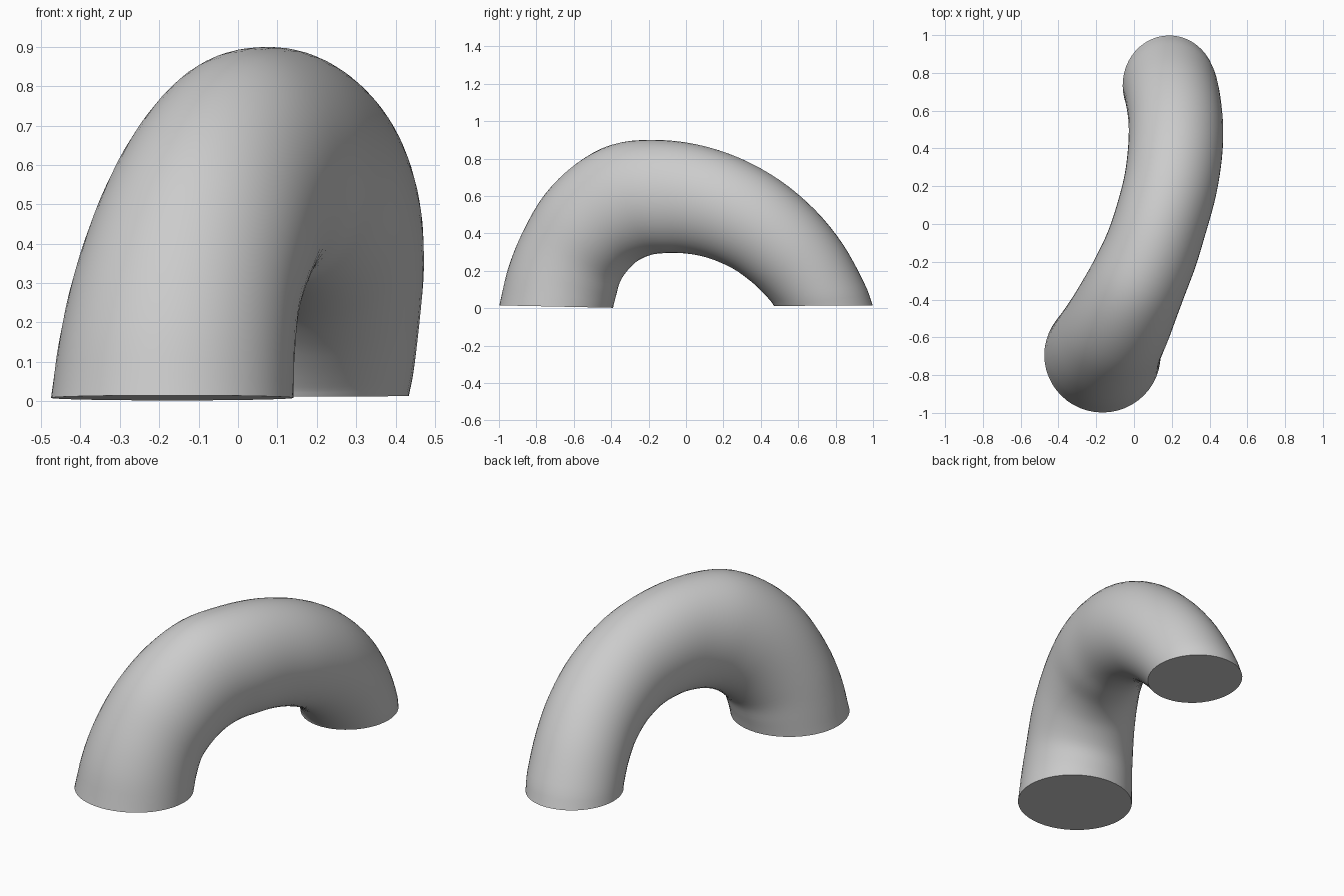
import bpy, bmesh, math
from mathutils import Vector

if "Cube" in bpy.data.objects:
    bpy.data.objects.remove(bpy.data.objects["Cube"])

# Stations: outer y,z, inner y,z, centre x, half width, plan slope dx/dy
STATIONS = [
    (-.998, .015, -.39, .002, -.167, .308, .0),
    (-.95, .21, -.375, .07, -.155, .300, .12),
    (-.865, .41, -.355, .15, -.13, .290, .24),
    (-.74, .615, -.305, .22, -.083, .280, .33),
    (-.575, .775, -.25, .262, -.03, .268, .38),
    (-.39, .875, -.175, .288, .03, .257, .40),
    (-.18, .90, -.08, .295, .095, .25, .40),
    (.05, .877, .02, .290, .147, .247, .35),
    (.28, .805, .13, .265, .192, .248, .22),
    (.50, .685, .25, .212, .217, .25, .10),
    (.69, .525, .345, .145, .222, .25, .02),
    (.84, .34, .41, .085, .212, .25, -.02),
    (.955, .13, .455, .035, .197, .25, -.02),
    (.998, .015, .47, .012, .187, .247, -.02),
]
SIDES, STEPS = 48, 4


def smooth_rows(rows, steps):
    # Catmull-Rom interpolation between stations
    ext = lambda a, b: tuple(2 * p - q for p, q in zip(a, b))
    r = [ext(rows[0], rows[1])] + rows + [ext(rows[-1], rows[-2])]
    out = []
    for k in range(1, len(r) - 2):
        for s in range(steps):
            t = s / steps
            out.append([.5 * (2 * b + (c - a) * t + (2 * a - 5 * b + 4 * c - d) * t * t
                              + (3 * b - a - 3 * c + d) * t ** 3)
                        for a, b, c, d in zip(*r[k - 1:k + 3])])
    out.append(list(rows[-1]))
    return out


# Bent tube: oval rings lofted from the front foot to the back foot
bm = bmesh.new()
rings = []
for oy, oz, iy, iz, cx, hw, slope in smooth_rows(STATIONS, STEPS):
    centre = Vector((cx, (oy + iy) / 2, (oz + iz) / 2))
    radial = Vector((slope * (oy - iy) / 2, (oy - iy) / 2, (oz - iz) / 2))
    side = Vector((1, -slope, 0)).normalized() * hw
    ring = []
    for j in range(SIDES):
        a = 2 * math.pi * j / SIDES
        ring.append(bm.verts.new(centre + radial * math.cos(a) + side * math.sin(a)))
    rings.append(ring)
for a, b in zip(rings, rings[1:]):
    for j in range(SIDES):
        k = (j + 1) % SIDES
        bm.faces.new((a[j], a[k], b[k], b[j]))

# Flat cut ends
bm.faces.new(rings[0])
bm.faces.new(rings[-1])
bmesh.ops.recalc_face_normals(bm, faces=bm.faces)
mesh = bpy.data.meshes.new("bent_tube")
bm.to_mesh(mesh)
bm.free()

tube = bpy.data.objects.new("bent_tube", mesh)
bpy.context.collection.objects.link(tube)
bpy.context.view_layer.objects.active = tube
tube.select_set(True)
bpy.ops.object.shade_smooth_by_angle(angle=math.radians(40))
